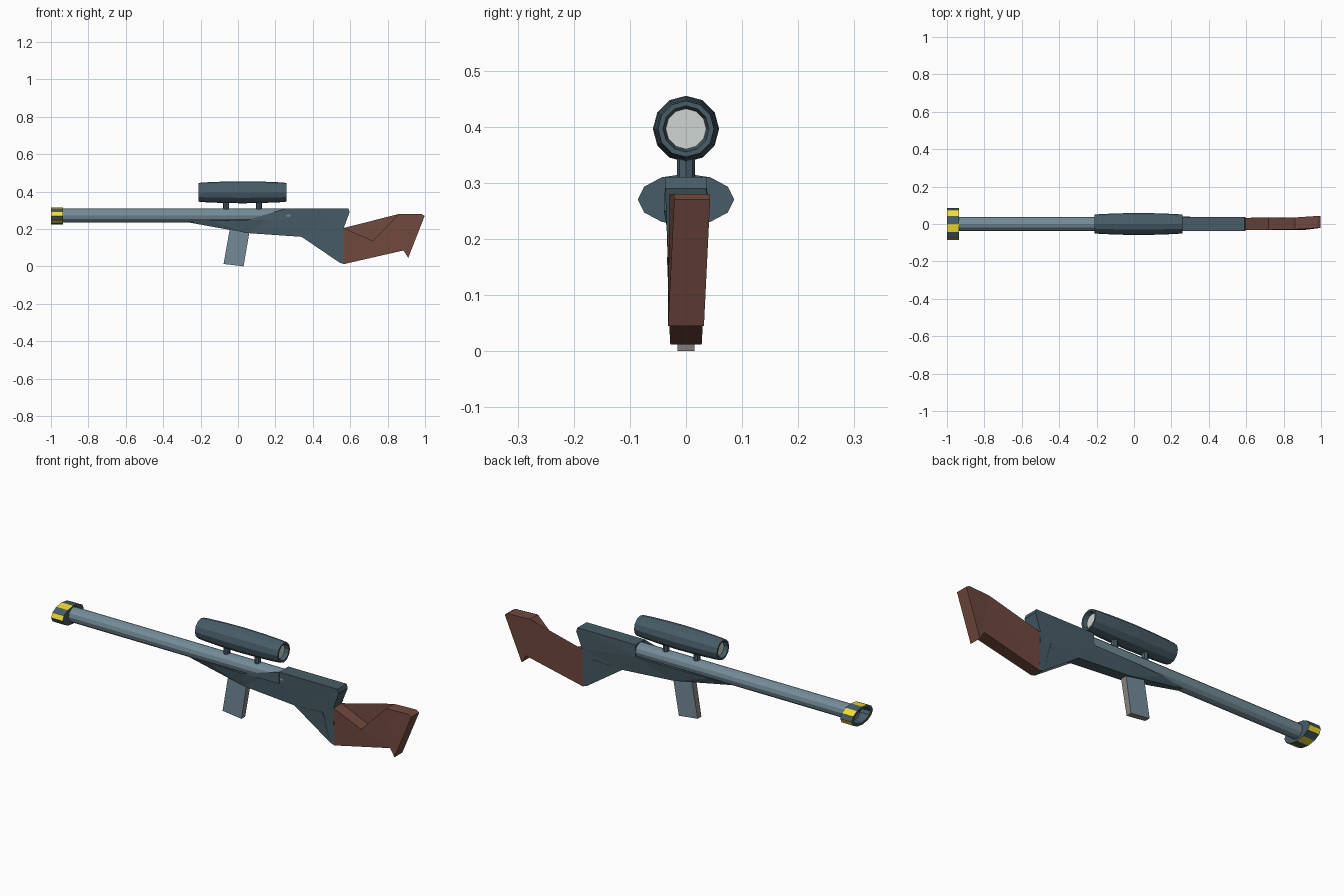
import bpy, bmesh, math

if "Cube" in bpy.data.objects:
    bpy.data.objects.remove(bpy.data.objects["Cube"])


def mat(name, hexcol, alpha=1.0):
    m = bpy.data.materials.new(name)
    c = [int(hexcol[i:i + 2], 16) / 255 for i in (0, 2, 4)]
    m.diffuse_color = [((v + 0.055) / 1.055) ** 2.4 for v in c] + [alpha]
    m.use_nodes = True
    m.node_tree.nodes["Principled BSDF"].inputs["Base Color"].default_value = m.diffuse_color
    return m


STEEL = mat("steel", "748c98")
SLATE = mat("slate", "475c66")
WOOD = mat("wood", "70493e")
YELLOW = mat("yellow", "f0dc32")
GREY = mat("grey", "8c8683")
GLASS = mat("glass", "d0d6d4")


def finish(name, bm, *mats):
    bmesh.ops.recalc_face_normals(bm, faces=bm.faces)
    me = bpy.data.meshes.new(name)
    bm.to_mesh(me)
    bm.free()
    for m in mats:
        me.materials.append(m)
    ob = bpy.data.objects.new(name, me)
    bpy.context.collection.objects.link(ob)
    return ob


def slab(name, pts, *mats):
    """Side profile (x, z, half width, y shift) extruded across y; rim faces use the last material."""
    bm = bmesh.new()
    a = [bm.verts.new((x, s - w, z)) for x, z, w, s in pts]
    b = [bm.verts.new((x, s + w, z)) for x, z, w, s in pts]
    caps = [bm.faces.new(a), bm.faces.new(b[::-1])]
    n = len(pts)
    for i in range(n):
        j = (i + 1) % n
        f = bm.faces.new((a[i], b[i], b[j], a[j]))
        f.material_index = len(mats) - 1
    bmesh.ops.triangulate(bm, faces=caps)
    return finish(name, bm, *mats)


def tube(name, rings, z, mats, sides=12, turn=0.0, stripe=None):
    """Rings (x, radius y, radius z) along x, both ends capped; one band may be striped."""
    bm = bmesh.new()
    loops = []
    for x, ry, rz in rings:
        loops.append([bm.verts.new((x, ry * math.cos(turn + math.tau * k / sides),
                                    z + rz * math.sin(turn + math.tau * k / sides)))
                      for k in range(sides)])
    for r in range(len(loops) - 1):
        for k in range(sides):
            j = (k + 1) % sides
            f = bm.faces.new((loops[r][k], loops[r][j], loops[r + 1][j], loops[r + 1][k]))
            if r == stripe:
                f.material_index = k % 2
    bm.faces.new(loops[0])
    bm.faces.new(loops[-1])
    return finish(name, bm, *mats)


# Barrel and striped oval muzzle with recessed mouth
tube("barrel", [(-0.96, .037, .037), (0.28, .037, .037)], 0.272, [STEEL])
tube("muzzle", [(-0.95, .06, .03), (-1.0, .066, .034), (-1.0, .086, .046),
                (-0.935, .086, .046), (-0.935, .03, .03)],
     0.27, [SLATE, YELLOW], stripe=2)

# Receiver with tapering fore-end and rear grip
w = 0.037
slab("receiver", [(0.26, .31, w, 0), (0.59, .31, w, 0), (0.597, .29, w, 0),
                  (0.565, .205, .034, 0), (0.565, .013, .028, 0), (0.543, .02, .028, 0),
                  (0.505, .168, .034, 0), (0.34, .158, .03, 0), (0.05, .178, .027, 0),
                  (-0.27, .236, .012, 0), (-0.15, .245, .03, 0), (0.05, .248, .039, 0), (0.26, .25, .039, 0)], SLATE)

# Wooden shoulder stock, its heel shifted sideways
slab("stock", [(0.565, .205, .033, 0), (0.72, .137, .031, 0), (0.86, .28, .032, .003),
               (0.98, .28, .032, .011), (0.998, .27, .032, .011), (0.91, .045, .032, 0),
               (0.885, .085, .032, 0), (0.565, .012, .028, 0)], WOOD)

# Magazine
slab("magazine", [(-0.045, .195, .017, 0), (0.062, .19, .017, 0),
                  (0.03, .0, .015, 0), (-0.077, .013, .015, 0)], STEEL, GREY)

# Telescopic sight: hollow barrel-shaped body with a lens near each end
cx, cz = 0.025, 0.396
outer = [(-.235, .05), (-.205, .053), (-.11, .057), (0, .059), (.11, .057), (.205, .053), (.235, .05)]
tube("sight_body", [(cx - .21, .035, .035), (cx - .235, .041, .041)]
     + [(cx + x, r, r) for x, r in outer]
     + [(cx + .235, .041, .041), (cx + .21, .035, .035)], cz, [SLATE])
for side, label in ((-1, "front"), (1, "rear")):
    x = cx + side * 0.212
    tube(label + "_lens", [(x - .003, .036, .036), (x + .003, .036, .036)], cz, [GLASS])

# Sight mounts
for x, label in ((-0.063, "front"), (0.112, "rear")):
    bpy.ops.mesh.primitive_cylinder_add(vertices=8, radius=0.016, depth=0.06, location=(x, 0, 0.322))
    ob = bpy.context.object
    ob.name = label + "_sight_mount"
    ob.data.materials.append(SLATE)
